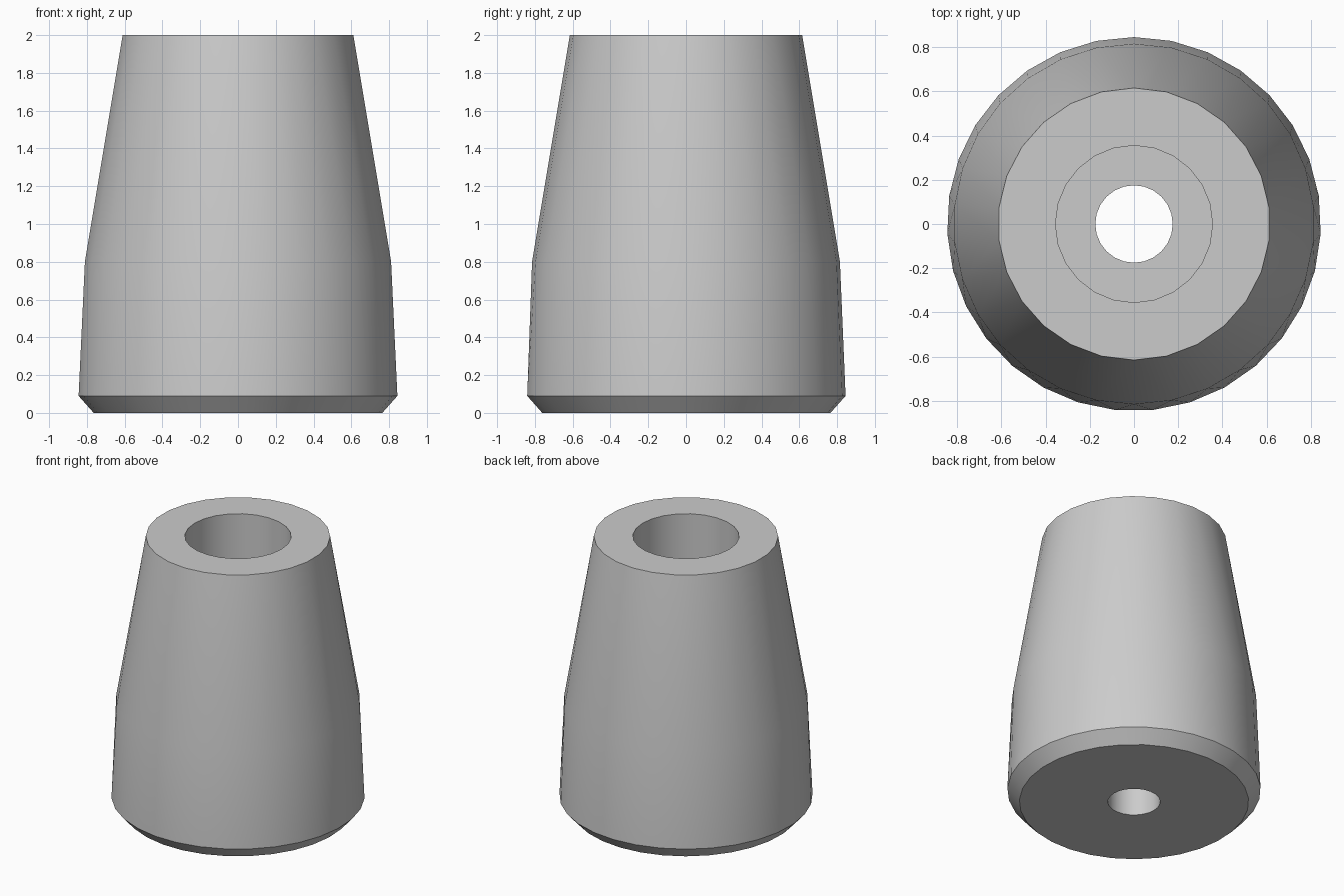
import bpy
import bmesh
from math import radians, sin, cos, tau

cube = bpy.data.objects.get("Cube")
if cube:
    bpy.data.objects.remove(cube, do_unlink=True)

# Plain grey material
grey = bpy.data.materials.new("grey")
grey.use_nodes = True
colour = (0.6, 0.6, 0.6, 1)
grey.diffuse_color = colour
grey.node_tree.nodes["Principled BSDF"].inputs["Base Color"].default_value = colour

# Closed cross-section: radius, height, number of sides
PROFILE = [
    (0.175, 0.0, 24),    # small hole, lower rim
    (0.765, 0.0, 31),    # underside rim
    (0.845, 0.09, 31),   # chamfer
    (0.815, 0.8, 30),    # shoulder
    (0.615, 2.0, 26),    # top rim
    (0.355, 2.0, 24),    # counterbore rim
    (0.355, 0.9, 24),    # counterbore floor
    (0.175, 0.9, 24),    # small hole, upper rim
]


def make_ring(bm, radius, z, sides):
    return [bm.verts.new((radius * sin(tau * i / sides),
                          radius * cos(tau * i / sides), z)) for i in range(sides)]


def join_rings(bm, a, b):
    """Quads between equal rings, otherwise triangles zipped by angle."""
    n, m = len(a), len(b)
    if n == m:
        for i in range(n):
            bm.faces.new((a[i], a[(i + 1) % n], b[(i + 1) % n], b[i]))
        return
    i = j = 0
    while i < n or j < m:
        if j == m or (i < n and (i + 0.5) * m <= (j + 0.5) * n):
            bm.faces.new((a[i % n], a[(i + 1) % n], b[j % m]))
            i += 1
        else:
            bm.faces.new((a[i % n], b[(j + 1) % m], b[j % m]))
            j += 1


# Tapered body with a stepped bore through it
bm = bmesh.new()
rings = [make_ring(bm, *row) for row in PROFILE]
for k, ring in enumerate(rings):
    join_rings(bm, ring, rings[(k + 1) % len(rings)])
bmesh.ops.recalc_face_normals(bm, faces=bm.faces)
mesh = bpy.data.meshes.new("tapered_foot")
bm.to_mesh(mesh)
bm.free()
mesh.materials.append(grey)

foot = bpy.data.objects.new("tapered_foot", mesh)
bpy.context.collection.objects.link(foot)
bpy.ops.object.select_all(action='DESELECT')
foot.select_set(True)
bpy.context.view_layer.objects.active = foot
bpy.ops.object.shade_smooth_by_angle(angle=radians(30))
